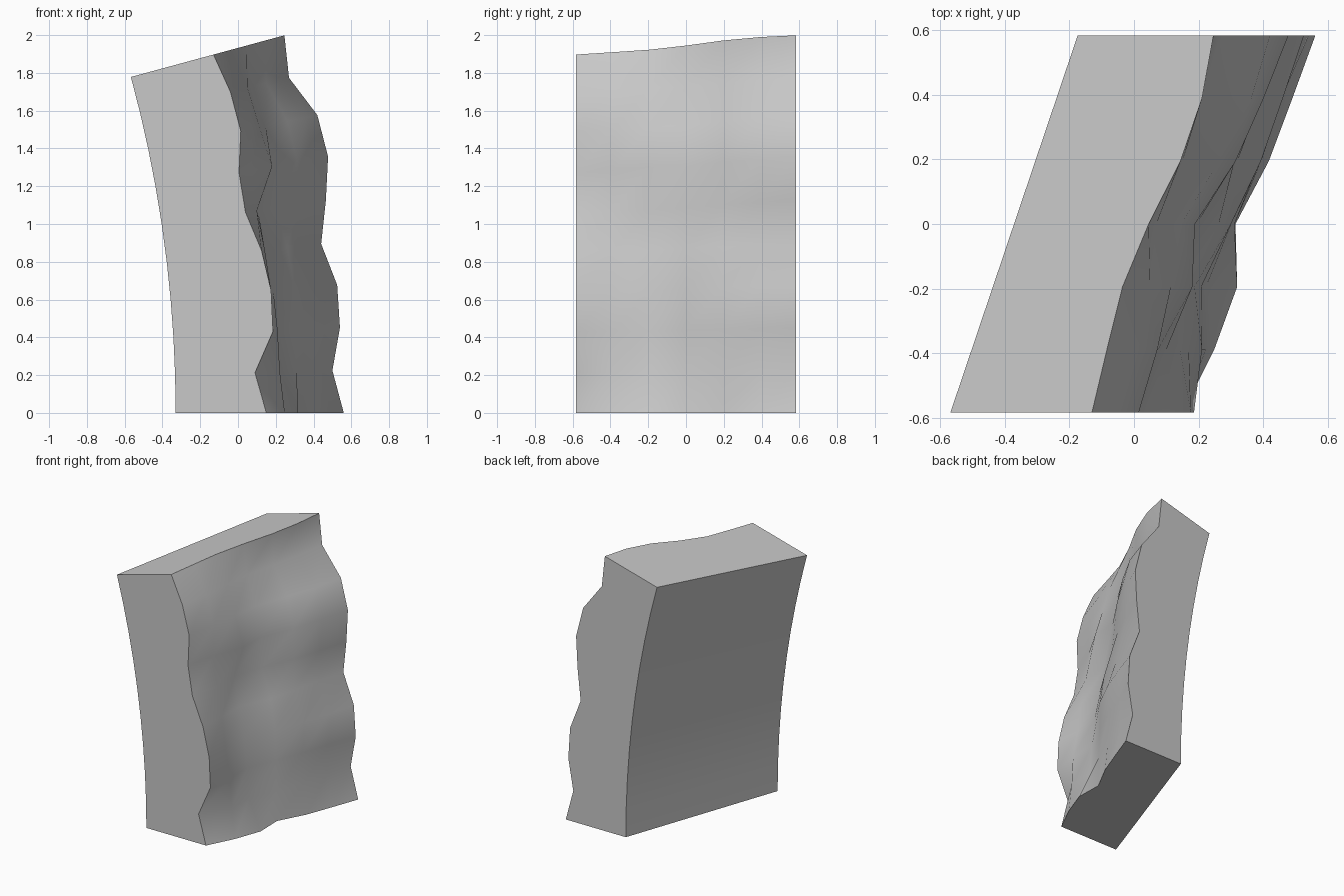
import bpy, bmesh, math

if "Cube" in bpy.data.objects:
    bpy.data.objects.remove(bpy.data.objects["Cube"])

# Rock slab: a skewed block bent backwards around an axis parallel to y,
# with a smooth back and a lumpy front.
ROWS, COLS = 9, 6
HALF_DEPTH = 0.582
BEND_X, BEND_ANGLE = -7.12, 0.265      # bend axis and total bend
BACK_R, SKEW = 6.79, 0.407             # radius of back, drift over the depth

# Slab thickness, bottom row to top row, front column to back column
THICKNESS = [
    (.480, .510, .513, .440, .475, .480, .483),
    (.423, .487, .420, .440, .455, .440, .426),
    (.528, .485, .415, .440, .460, .460, .476),
    (.534, .460, .410, .455, .480, .480, .478),
    (.506, .455, .390, .440, .430, .420, .416),
    (.448, .441, .380, .400, .450, .465, .471),
    (.448, .450, .490, .430, .490, .510, .520),
    (.499, .490, .465, .430, .480, .515, .506),
    (.491, .480, .448, .400, .415, .410, .403),
    (.453, .433, .415, .431, .465, .466, .435),
]


def bent(row, col, thick):
    angle = BEND_ANGLE * row / ROWS
    r = BACK_R + SKEW * col / COLS + thick
    y = -HALF_DEPTH + 2 * HALF_DEPTH * col / COLS
    return (BEND_X + r * math.cos(angle), y, r * math.sin(angle))


bm = bmesh.new()
back = [[bm.verts.new(bent(i, j, 0)) for j in range(COLS + 1)]
        for i in range(ROWS + 1)]
lumpy = [[bm.verts.new(bent(i, j, THICKNESS[i][j])) for j in range(COLS + 1)]
         for i in range(ROWS + 1)]


def sheet(grid):
    """Quads over a grid of vertices; returns the faces."""
    return [bm.faces.new((a[j], a[j + 1], b[j + 1], b[j]))
            for a, b in zip(grid, grid[1:]) for j in range(len(a) - 1)]


# Six sides: lumpy face, back, bottom, top, two ends
sides = [sheet(lumpy), sheet(back)]
for i in (0, ROWS):
    sides.append(sheet([back[i], lumpy[i]]))
for j in (0, COLS):
    sides.append(sheet([[row[j] for row in back], [row[j] for row in lumpy]]))

bmesh.ops.recalc_face_normals(bm, faces=bm.faces)

# Smooth within each side, sharp where two sides meet
side_of = {f: n for n, faces in enumerate(sides) for f in faces}
for f in bm.faces:
    f.smooth = True
for e in bm.edges:
    e.smooth = len({side_of[f] for f in e.link_faces}) == 1

mesh = bpy.data.meshes.new("rock_slab")
bm.to_mesh(mesh)
bm.free()

stone = bpy.data.materials.new("stone_grey")
stone.diffuse_color = (0.58, 0.58, 0.58, 1)
stone.use_nodes = True
stone.node_tree.nodes["Principled BSDF"].inputs["Base Color"].default_value = stone.diffuse_color
mesh.materials.append(stone)
slab = bpy.data.objects.new("rock_slab", mesh)
bpy.context.collection.objects.link(slab)
